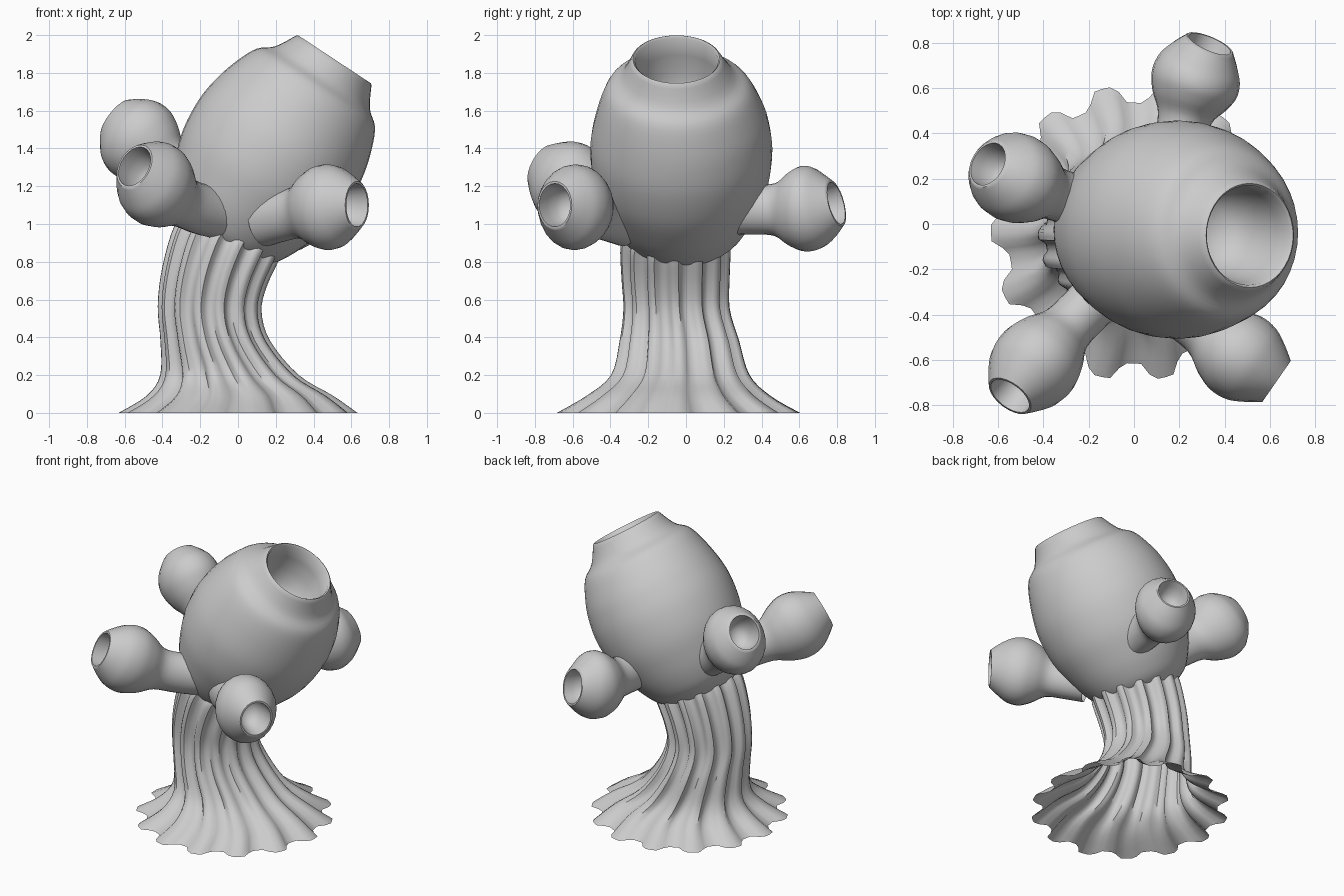
import bpy, bmesh, math
from mathutils import Vector

if "Cube" in bpy.data.objects:
    bpy.data.objects.remove(bpy.data.objects["Cube"])

Y, Z = Vector((0, 1, 0)), Vector((0, 0, 1))


def smooth_rows(rows, n=4):
    """Catmull-Rom interpolation through rows of numbers."""
    p = [rows[0]] + list(rows) + [rows[-1]]
    out = []
    for i in range(1, len(p) - 2):
        for k in range(n):
            t = k / n
            out.append(tuple(
                0.5 * (2 * b + (c - a) * t + (2 * a - 5 * b + 4 * c - d) * t * t
                       + (3 * b - a - 3 * c + d) * t ** 3)
                for a, b, c, d in zip(p[i - 1], p[i], p[i + 1], p[i + 2])))
    return out + [tuple(rows[-1])]


def skin(name, rings, ref, segs, shape=lambda a, i: 1, cap_end=False, angle=40):
    """Bridge rings of (centre, direction, radius_u, radius_v)."""
    bm = bmesh.new()
    loops = []
    for i, (c, d, ru, rv) in enumerate(rings):
        d = d.normalized()
        u = ref.cross(d).normalized()
        v = d.cross(u)
        loop = []
        for s in range(segs):
            a = 2 * math.pi * s / segs
            f = shape(a, i)
            loop.append(bm.verts.new(c + u * (math.cos(a) * ru * f) + v * (math.sin(a) * rv * f)))
        loops.append(loop)
    for lo, hi in zip(loops, loops[1:]):
        for s in range(segs):
            n = (s + 1) % segs
            bm.faces.new((lo[s], lo[n], hi[n], hi[s]))
    if cap_end:
        bm.faces.new(loops[-1])
    mesh = bpy.data.meshes.new(name)
    bm.to_mesh(mesh)
    bm.free()
    ob = bpy.data.objects.new(name, mesh)
    bpy.context.collection.objects.link(ob)
    bpy.ops.object.select_all(action='DESELECT')
    ob.select_set(True)
    bpy.context.view_layer.objects.active = ob
    bpy.ops.object.shade_smooth_by_angle(angle=math.radians(angle))
    return ob


# Pleated stem, open underneath: z, centre x, centre y, radius x, radius y, lean
stem_rows = smooth_rows([
    (0.00, 0.00, -0.04, 0.62, 0.64, 0),
    (0.09, 0.01, -0.04, 0.485, 0.485, 0),
    (0.20, -0.045, -0.03, 0.36, 0.365, 0),
    (0.38, -0.12, -0.035, 0.285, 0.315, 0),
    (0.55, -0.15, -0.05, 0.27, 0.28, 3),
    (0.72, -0.125, -0.055, 0.275, 0.285, 12),
    (0.90, -0.06, -0.055, 0.285, 0.29, 19),
    (0.97, -0.01, -0.05, 0.26, 0.26, 25)])
stem_rings = [(Vector((x, y, z)),
               Vector((math.sin(math.radians(t)), 0, math.cos(math.radians(t)))), rx, ry)
              for z, x, y, rx, ry, t in stem_rows]


def pleat(a, i):
    wave = max(-1, min(1, 1.7 * math.cos(14 * (a - 1.78))))
    return 0.96 + 0.06 * wave


skin("pleated_stem", stem_rings, Y, 112, pleat, angle=50)

# Leaning hollow body: distance along the axis, radius
outer = smooth_rows([(-0.61, 0.20), (-0.55, 0.295), (-0.46, 0.36), (-0.34, 0.415),
                     (-0.18, 0.466), (0.0, 0.482), (0.15, 0.463), (0.28, 0.425),
                     (0.385, 0.375), (0.45, 0.30), (0.56, 0.238)])
inner = [(0.565, 0.23), (0.555, 0.22), (0.45, 0.215), (0.35, 0.205), (0.25, 0.18),
         (0.18, 0.13), (0.15, 0.04)]
axis = Vector((0.55, 0, 0.835)).normalized()
mid = Vector((0.20, -0.025, 1.40))
skin("hollow_body",
     [(mid + axis * t - Y * max(0, t - 0.2) * 0.07, axis, r, r) for t, r in outer + inner],
     Y, 40, cap_end=True, angle=50)

# Four hollow pods on bent stalks: fraction along the path, radius
pod_outer = smooth_rows([(0.0, 0.128), (0.2, 0.123), (0.39, 0.128), (0.53, 0.178), (0.66, 0.207),
                         (0.79, 0.2), (0.9, 0.163), (1.0, 0.116)])
pod_inner = [(1.0, 0.105), (0.9, 0.1), (0.8, 0.085), (0.74, 0.055), (0.72, 0.015)]


def pod(name, pts):
    a, b, c, d = (Vector(p) for p in pts)
    rings = []
    for t, r in pod_outer + pod_inner:
        s = 1 - t
        pos = a * s ** 3 + b * 3 * s * s * t + c * 3 * s * t * t + d * t ** 3
        tan = (b - a) * s * s + (c - b) * 2 * s * t + (d - c) * t * t
        rings.append((pos, tan, r * 0.95, r * 1.09))
    skin(name, rings, Z, 24, cap_end=True, angle=50)


pod("front_left_pod", [(-0.09, -0.26, 1.06), (-0.29, -0.44, 1.07),
                       (-0.43, -0.605, 1.21), (-0.548, -0.76, 1.305)])
pod("front_right_pod", [(0.14, -0.32, 1.02), (0.28, -0.46, 1.05),
                        (0.45, -0.57, 1.10), (0.63, -0.695, 1.10)])
pod("back_right_pod", [(0.20, 0.24, 1.08), (0.20, 0.45, 1.08),
                       (0.26, 0.62, 1.06), (0.335, 0.795, 1.11)])
pod("back_left_pod", [(-0.15, 0.07, 1.17), (-0.35, 0.125, 1.25),
                      (-0.53, 0.20, 1.46), (-0.645, 0.265, 1.555)])
